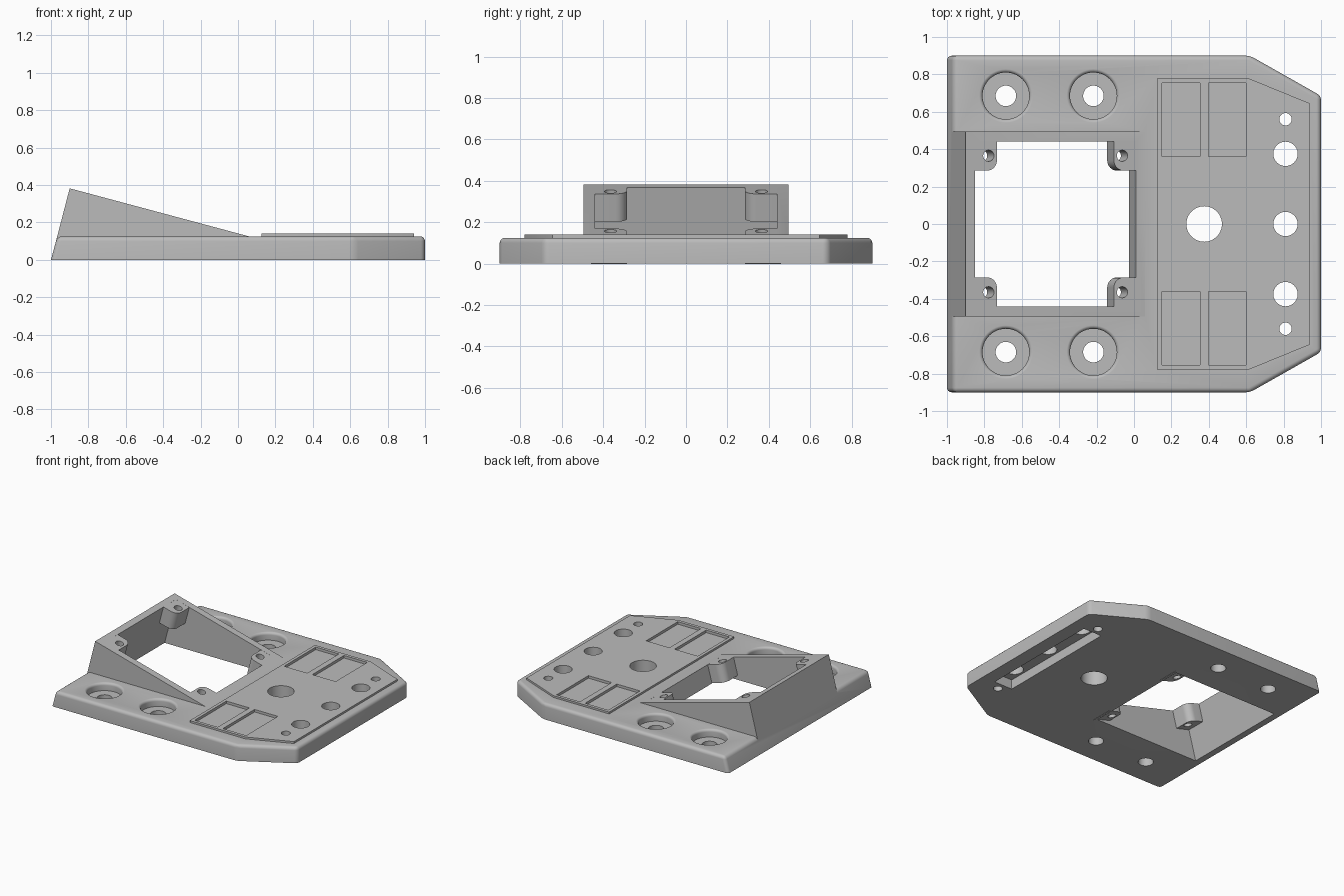
import bpy, bmesh, math
from mathutils import Matrix, Vector

old = bpy.data.objects.get("Cube")
if old:
    bpy.data.objects.remove(old)

TILT = math.radians(15)
SLANT = math.tan(TILT)
TOP = 0.125                     # upper surface of the base
PANEL_TOP = 0.14

grey = bpy.data.materials.new("plain_grey")
grey.use_nodes = True
colour = (0.5, 0.5, 0.5, 1)
grey.diffuse_color = colour
grey.node_tree.nodes["Principled BSDF"].inputs["Base Color"].default_value = colour


def make_object(name, bm):
    bmesh.ops.recalc_face_normals(bm, faces=bm.faces)
    mesh = bpy.data.meshes.new(name)
    bm.to_mesh(mesh)
    bm.free()
    mesh.materials.append(grey)
    ob = bpy.data.objects.new(name, mesh)
    bpy.context.collection.objects.link(ob)
    return ob


def prism_mesh(points, low, high, frame=Matrix()):
    """Extrude a flat outline from low to high along the frame's z axis."""
    bm = bmesh.new()
    face = bm.faces.new([bm.verts.new((x, y, low)) for x, y in points])
    ext = bmesh.ops.extrude_face_region(bm, geom=[face])
    moved = [v for v in ext["geom"] if isinstance(v, bmesh.types.BMVert)]
    bmesh.ops.translate(bm, verts=moved, vec=(0, 0, high - low))
    bm.transform(frame)
    return bm


def prism(name, points, low, high, frame=Matrix()):
    return make_object(name, prism_mesh(points, low, high, frame))


def rect(x0, x1, y0, y1):
    return [(x0, y0), (x1, y0), (x1, y1), (x0, y1)]


def lathe(name, profile, frame=Matrix(), steps=48):
    """Solid of revolution from (radius, height) pairs."""
    bm = bmesh.new()
    rings = []
    for r, z in profile:
        rings.append([bm.verts.new((r * math.cos(math.tau * i / steps),
                                    r * math.sin(math.tau * i / steps), z))
                      for i in range(steps)])
    for a, b in zip(rings, rings[1:]):
        for i in range(steps):
            j = (i + 1) % steps
            bm.faces.new((a[i], a[j], b[j], b[i]))
    bm.faces.new(rings[0])
    bm.faces.new(rings[-1])
    bm.transform(frame)
    return make_object(name, bm)


def combine(body, tool, operation):
    mod = body.modifiers.new(operation.lower(), 'BOOLEAN')
    mod.operation = operation
    mod.solver = 'EXACT'
    mod.object = tool
    bpy.context.view_layer.objects.active = body
    bpy.ops.object.modifier_apply(modifier=mod.name)
    bpy.data.objects.remove(tool)


def mirrored(half):
    """Close an outline given its +y half."""
    return half + [(x, -y) for x, y in reversed(half)]


# Base plate: clipped right corners, leaning left side, rounded edges
bm = prism_mesh(mirrored([(-1, 0.9), (0.62, 0.9), (1, 0.685)]), 0, TOP)
for v in bm.verts:
    if v.co.z > 0.01 and v.co.x < -0.9:
        v.co.x += TOP * SLANT
edges = [e for e in bm.edges if max(v.co.z for v in e.verts) > 0.01]
bmesh.ops.bevel(bm, geom=edges, offset=0.025, segments=5, profile=0.5,
                affect='EDGES', clamp_overlap=True)
body = make_object("mounting_base", bm)

# Raised wedge that carries the tilted opening
low = 0.04
wedge = [(-0.9995 + low * SLANT, low), (0.08, low), (0.08, TOP - 0.02 * SLANT),
         (0.06, TOP), (-0.897, 0.385 - 0.003)]
wedge[-1] = (-0.9, TOP + 0.96 * SLANT)
side_frame = Matrix.Rotation(math.pi / 2, 4, 'X')
combine(body, prism("wedge", wedge, -0.495, 0.495, side_frame), 'UNION')

# Control panel slab
panel = mirrored([(0.125, 0.78), (0.61, 0.78), (0.94, 0.645)])
combine(body, prism("panel", panel, 0.1, PANEL_TOP), 'UNION')

# Tilted square opening through wedge and base
tilted = (Matrix.Translation((-0.42, 0, TOP + 0.48 * SLANT))
          @ Matrix.Rotation(TILT, 4, 'Y'))
combine(body, prism("opening", rect(-0.445, 0.445, -0.44, 0.44), -0.7, 0.3, tilted),
        'DIFFERENCE')

# Screw bosses in the four corners of the opening
radius = 0.055
for su in (-1, 1):
    for sv in (-1, 1):
        arc = [(0.324 + radius * (1 - math.sin(a)), 0.285 + radius * (1 - math.cos(a)))
               for a in (math.pi / 2 * i / 8 for i in range(9))]
        outline = arc + [(0.324, 0.46), (0.465, 0.46), (0.465, 0.285)]
        pts = [(su * u, sv * v) for u, v in outline]
        combine(body, prism("boss", pts, -0.14, -0.0005, tilted), 'UNION')
        spot = tilted @ Matrix.Translation((su * 0.37, sv * 0.365, 0))
        combine(body, lathe("boss_hole", [(0.03, -0.4), (0.03, 0.1)], spot, 24),
                'DIFFERENCE')

# Counterbored mounting holes with a rounded rim
rim = 0.02
bore = [(0.055, -0.1), (0.055, 0.065), (0.125, 0.065)]
bore += [(0.125 + rim * (1 - math.cos(a)), TOP + 0.0003 - rim + rim * math.sin(a))
         for a in (math.pi / 2 * i / 5 for i in range(6))]
bore.append((0.125 + rim, 0.2))
for x in (-0.685, -0.217):
    for y in (-0.685, 0.685):
        combine(body, lathe("bore", bore, Matrix.Translation((x, y, 0))), 'DIFFERENCE')

# Long pocket on the underside behind the row of holes
combine(body, prism("under_pocket", rect(0.73, 0.89, -0.5, 0.5), -0.1, 0.075),
        'DIFFERENCE')

# Panel through-holes
holes = [(0.375, 0, 0.095), (0.81, 0, 0.065)]
for s in (-1, 1):
    holes += [(0.81, s * 0.375, 0.065), (0.81, s * 0.56, 0.033)]
for x, y, r in holes:
    combine(body, lathe("panel_hole", [(r, -0.1), (r, 0.3)],
                        Matrix.Translation((x, y, 0))), 'DIFFERENCE')

# Shallow rectangular recesses in the panel
for x0, x1 in ((0.15, 0.352), (0.397, 0.6)):
    for y0, y1 in ((0.36, 0.755), (-0.755, -0.36)):
        combine(body, prism("recess", rect(x0, x1, y0, y1), 0.12, 0.2), 'DIFFERENCE')

# Smooth curved surfaces, keep edges crisp
body.data.materials.clear()
body.data.materials.append(grey)
for p in body.data.polygons:
    p.material_index = 0
bpy.ops.object.select_all(action='DESELECT')
body.select_set(True)
bpy.context.view_layer.objects.active = body
bpy.ops.object.shade_smooth_by_angle(angle=math.radians(30))
